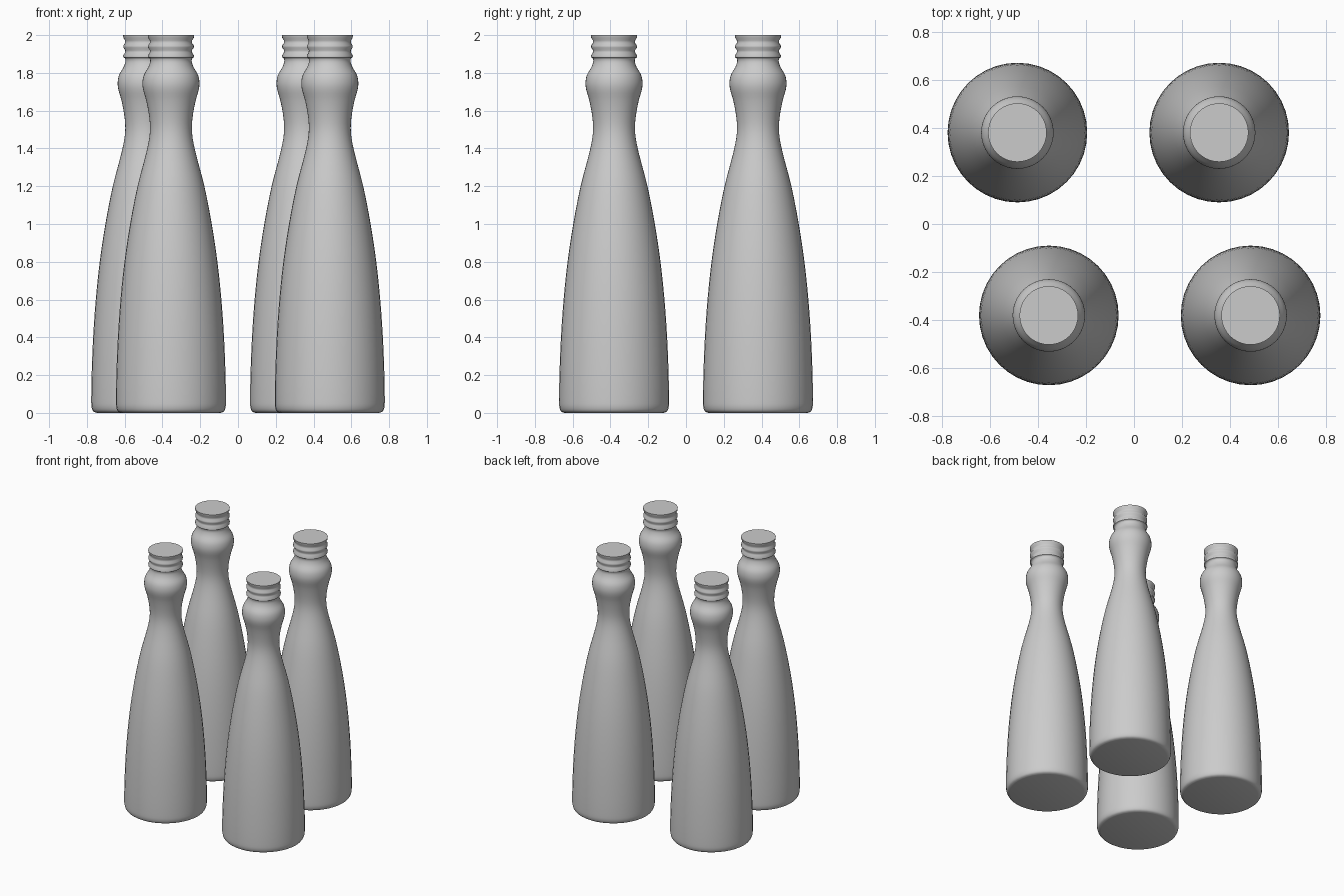
import bpy, bmesh, math

if "Cube" in bpy.data.objects:
    bpy.data.objects.remove(bpy.data.objects["Cube"])

SIDES = 40

# (radius, height) control points, from base to screw top
BODY = [(0.262, 0.0), (0.280, 0.008), (0.289, 0.03), (0.291, 0.07), (0.289, 0.2),
        (0.281, 0.4), (0.267, 0.6), (0.246, 0.8), (0.216, 1.0), (0.177, 1.2),
        (0.130, 1.38), (0.112, 1.48), (0.114, 1.56), (0.130, 1.65), (0.147, 1.71),
        (0.151, 1.75), (0.143, 1.79), (0.120, 1.83), (0.110, 1.86), (0.112, 1.877)]
# threaded neck ridges
NECK = [(0.121, 1.882), (0.122, 1.892), (0.112, 1.908), (0.111, 1.92), (0.121, 1.934),
        (0.121, 1.945), (0.112, 1.958), (0.112, 1.972), (0.121, 1.986), (0.122, 2.0)]


def smooth(pts, steps=3):
    """Catmull-Rom through the control points."""
    p = [pts[0]] + pts + [pts[-1]]
    out = []
    for a, b, c, d in zip(p, p[1:], p[2:], p[3:]):
        for i in range(steps):
            t = i / steps
            out.append(tuple(0.5 * (2 * b[k] + (c[k] - a[k]) * t
                       + (2 * a[k] - 5 * b[k] + 4 * c[k] - d[k]) * t * t
                       + (3 * b[k] - a[k] - 3 * c[k] + d[k]) * t ** 3) for k in (0, 1)))
    return out + [pts[-1]]


def lathe(name, profile):
    """Revolve a profile around z and cap both ends."""
    bm = bmesh.new()
    rings = [[bm.verts.new((r * math.cos(2 * math.pi * i / SIDES),
                            r * math.sin(2 * math.pi * i / SIDES), z))
              for i in range(SIDES)] for r, z in profile]
    for lo, hi in zip(rings, rings[1:]):
        for i in range(SIDES):
            j = (i + 1) % SIDES
            bm.faces.new((lo[i], lo[j], hi[j], hi[i]))
    bm.faces.new(rings[0][::-1])
    bm.faces.new(rings[-1])
    mesh = bpy.data.meshes.new(name)
    bm.to_mesh(mesh)
    bm.free()
    return mesh


# Four bottles share one mesh, standing in two staggered rows
mesh = lathe("bottle", smooth(BODY) + NECK)
places = {"bottle_back_left": (-0.486, 0.381), "bottle_back_right": (0.355, 0.381),
          "bottle_front_left": (-0.355, -0.381), "bottle_front_right": (0.486, -0.381)}
for name, (x, y) in places.items():
    ob = bpy.data.objects.new(name, mesh)
    ob.location = (x, y, 0)
    bpy.context.collection.objects.link(ob)
    ob.select_set(True)
    bpy.context.view_layer.objects.active = ob
bpy.ops.object.shade_smooth_by_angle(angle=math.radians(50))
